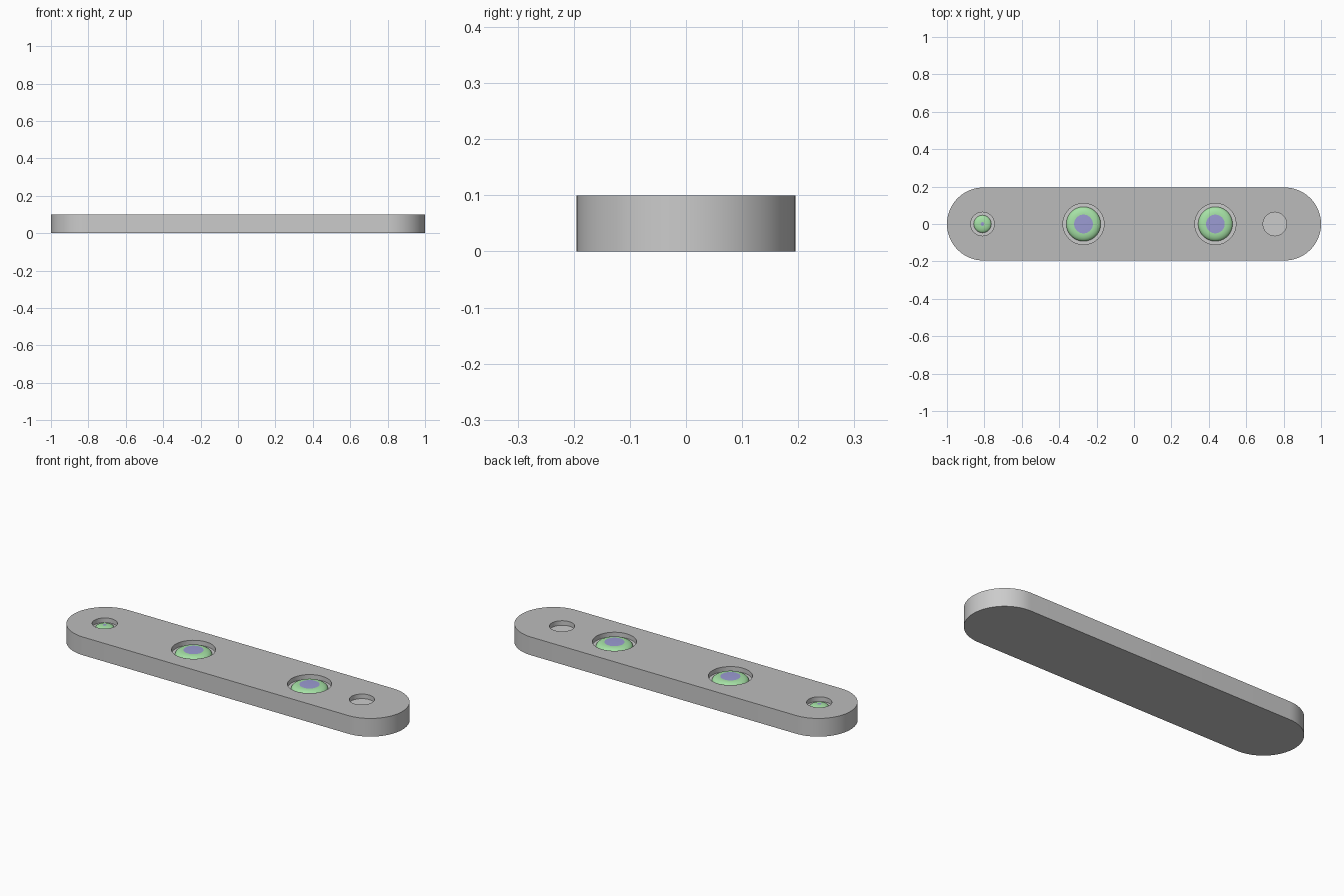
import bpy, bmesh, math

if "Cube" in bpy.data.objects:
    bpy.data.objects.remove(bpy.data.objects["Cube"])

FLOOR, TOP = 0.075, 0.1
HALF, END_R = 0.805, 0.195
# (x, pocket radius)
POCKETS = [(-0.81, 0.063), (-0.27, 0.11), (0.435, 0.11), (0.753, 0.063)]
# (name, x, dome radius, dome height, cap radius)
DOMES = [("small_lens", -0.81, 0.047, 0.016, 0.01),
         ("left_lens", -0.27, 0.092, 0.023, 0.05),
         ("right_lens", 0.435, 0.092, 0.023, 0.05)]


def material(name, rgb):
    m = bpy.data.materials.new(name)
    m.diffuse_color = (*rgb, 1)
    m.use_nodes = True
    m.node_tree.nodes["Principled BSDF"].inputs["Base Color"].default_value = m.diffuse_color
    return m


def add_object(name, bm):
    bmesh.ops.recalc_face_normals(bm, faces=bm.faces)
    mesh = bpy.data.meshes.new(name)
    bm.to_mesh(mesh)
    bm.free()
    ob = bpy.data.objects.new(name, mesh)
    bpy.context.collection.objects.link(ob)
    return ob


def prism(name, outline, z0, z1):
    bm = bmesh.new()
    face = bm.faces.new([bm.verts.new((x, y, z0)) for x, y in outline])
    new = bmesh.ops.extrude_face_region(bm, geom=[face])["geom"]
    verts = [v for v in new if isinstance(v, bmesh.types.BMVert)]
    bmesh.ops.translate(bm, verts=verts, vec=(0, 0, z1 - z0))
    return add_object(name, bm)


def arc(cx, r, start, sweep, n):
    return [(cx + r * math.cos(start + sweep * i / n),
             r * math.sin(start + sweep * i / n)) for i in range(n + 1)]


def smooth(ob):
    bpy.ops.object.select_all(action='DESELECT')
    ob.select_set(True)
    bpy.context.view_layer.objects.active = ob
    bpy.ops.object.shade_smooth_by_angle(angle=math.radians(30))


grey = material("top_grey", (0.5, 0.5, 0.5))
green = material("lens_green", (0.38, 0.76, 0.38))
violet = material("lens_violet", (0.33, 0.33, 0.65))

# Rounded bar
outline = arc(HALF, END_R, -math.pi / 2, math.pi, 32) + arc(-HALF, END_R, math.pi / 2, math.pi, 32)
bar = prism("bar", outline, 0, TOP)

# Round blind pockets cut into the top
cutters = []
for x, r in POCKETS:
    cutter = prism("pocket_cutter", arc(x, r, 0, 2 * math.pi, 48)[:-1], FLOOR, TOP + 0.05)
    cutter.hide_render = True
    mod = bar.modifiers.new("pocket", 'BOOLEAN')
    mod.operation, mod.solver, mod.object = 'DIFFERENCE', 'EXACT', cutter
    cutters.append(cutter)
bpy.context.view_layer.update()
cut = bpy.data.meshes.new_from_object(bar.evaluated_get(bpy.context.evaluated_depsgraph_get()))
bar.modifiers.clear()
bar.data = cut
for cutter in cutters:
    bpy.data.objects.remove(cutter)

# Grey top face
cut.materials.clear()
cut.materials.append(None)
cut.materials.append(grey)
for p in cut.polygons:
    p.material_index = int(p.normal.z > 0.9 and p.center.z > TOP - 0.005)
smooth(bar)

# Lenses: lathed green shoulder with a flat violet cap
SEG, STEPS = 48, 8
for name, x, r, h, cap in DOMES:
    bm = bmesh.new()
    rings = []
    for k in range(STEPS + 1):
        a = math.pi / 2 * k / STEPS
        rad = cap + (r - cap) * math.cos(a)
        z = FLOOR + h * math.sin(a)
        rings.append([bm.verts.new((x + rad * math.cos(2 * math.pi * i / SEG),
                                    rad * math.sin(2 * math.pi * i / SEG), z))
                      for i in range(SEG)])
    for lo, hi in zip(rings, rings[1:]):
        for i in range(SEG):
            j = (i + 1) % SEG
            bm.faces.new((lo[i], lo[j], hi[j], hi[i]))
    bm.faces.new(rings[-1]).material_index = 1
    lens = add_object(name, bm)
    lens.data.materials.append(green)
    lens.data.materials.append(violet)
    smooth(lens)
